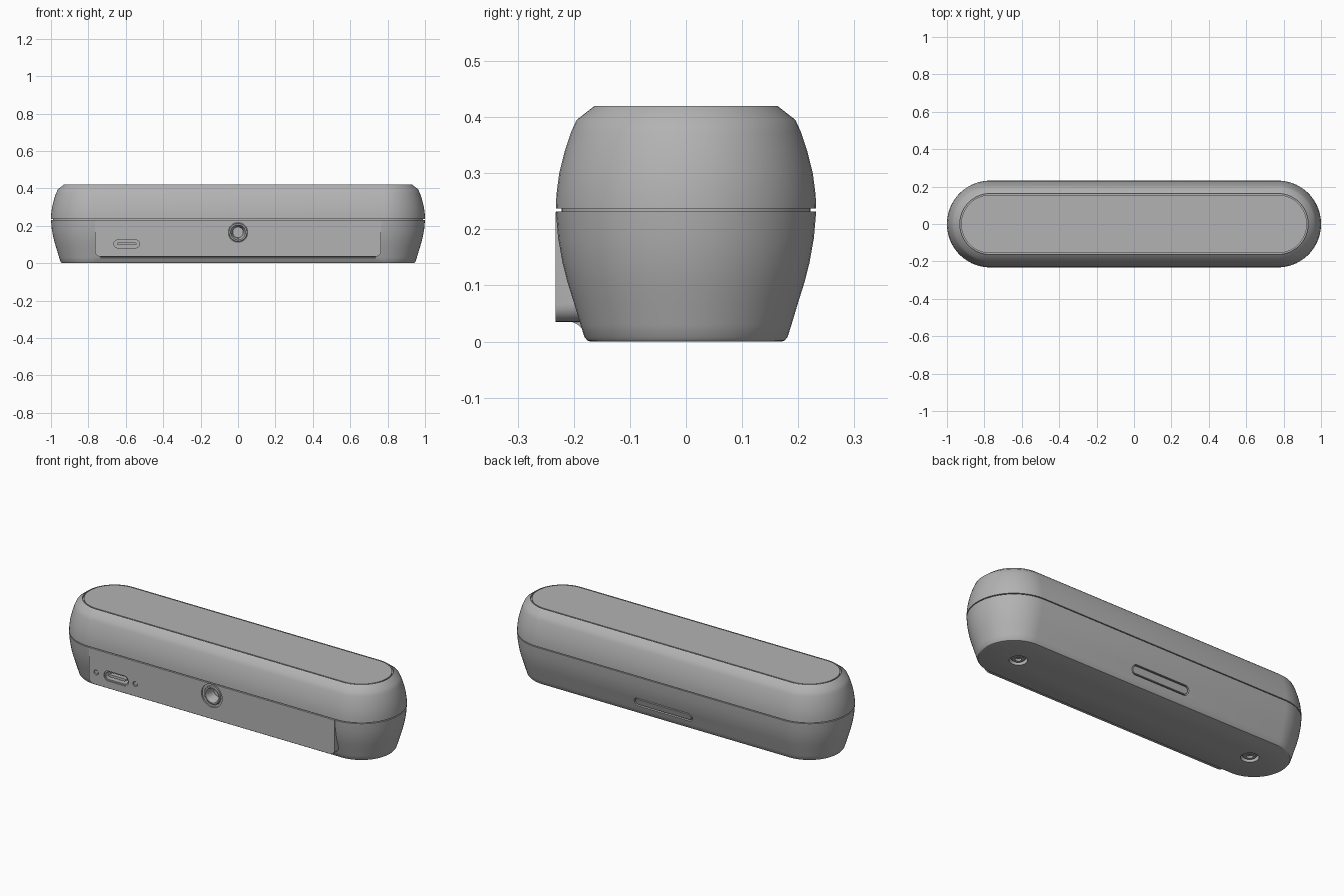
import bpy, bmesh, math
from mathutils import Matrix, Vector

if "Cube" in bpy.data.objects:
    bpy.data.objects.remove(bpy.data.objects["Cube"], do_unlink=True)

grey = bpy.data.materials.new("mid grey")
grey.use_nodes = True
colour = (0.45, 0.45, 0.45, 1)
grey.diffuse_color = colour
grey.node_tree.nodes["Principled BSDF"].inputs["Base Color"].default_value = colour

FRONT, BACK, DOWN = 90, -107, 180   # tilt that turns local z outward
HALF = 0.768                        # half length of the straight sides


def finish(bm, name):
    bmesh.ops.recalc_face_normals(bm, faces=bm.faces)
    mesh = bpy.data.meshes.new(name)
    bm.to_mesh(mesh)
    bm.free()
    mesh.materials.append(grey)
    obj = bpy.data.objects.new(name, mesh)
    bpy.context.collection.objects.link(obj)
    return obj


def pill(half, r, n):
    """Outline of a pill; a circle when half is 0."""
    rr = r / math.cos(math.pi / (2 * n))
    pts = []
    for side in (1, -1):
        for i in range(n):
            a = math.pi * ((i + 0.5) / n - 0.5)
            pts.append((side * (half + rr * math.cos(a)), side * rr * math.sin(a)))
    return pts


def loft(name, half, rings, loc=(0, 0, 0), tilt=0, n=12):
    """Stack pill outlines given as (radius, height) and cap both ends."""
    place = Matrix.Translation(loc) @ Matrix.Rotation(math.radians(tilt), 4, "X")
    bm = bmesh.new()
    loops = [[bm.verts.new(place @ Vector((x, y, d))) for x, y in pill(half, r, n)]
             for r, d in rings]
    for a, b in zip(loops, loops[1:]):
        for i in range(len(a)):
            j = (i + 1) % len(a)
            bm.faces.new((a[i], a[j], b[j], b[i]))
    bm.faces.new(loops[0])
    bm.faces.new(loops[-1])
    return finish(bm, name)


def prism(name, outline, offset):
    """Extrude a flat outline of 3D points by an offset."""
    bm = bmesh.new()
    face = bm.faces.new([bm.verts.new(p) for p in outline])
    out = bmesh.ops.extrude_face_region(bm, geom=[face])
    moved = [v for v in out["geom"] if isinstance(v, bmesh.types.BMVert)]
    bmesh.ops.translate(bm, vec=offset, verts=moved)
    return finish(bm, name)


def combine(target, tool, operation):
    mod = target.modifiers.new("cut", "BOOLEAN")
    mod.operation, mod.solver, mod.object = operation, "EXACT", tool
    bpy.context.view_layer.objects.active = target
    bpy.ops.object.modifier_apply(modifier=mod.name)
    bpy.data.objects.remove(tool, do_unlink=True)


# Barrel-sided body in two halves with a seam groove
lower = loft("lower_shell", HALF, [
    (.170, 0), (.176, .002), (.181, .008), (.188, .03), (.200, .07), (.211, .105),
    (.220, .14), (.228, .185), (.232, .232)], n=32)
upper = loft("upper_shell", HALF, [
    (.222, .231), (.222, .237), (.232, .237), (.231, .262), (.226, .3), (.216, .34),
    (.205, .373), (.195, .395), (.163, .42), (.163, .408)], n=32)
loft("top_panel", HALF, [(.156, .40), (.156, .42)], n=32)

# Flat front plate with rounded lower corners
W, LOW, TOP, R, Y = .765, .035, .231, .03, -.233
corner = [(W - R + R * math.sin(a), LOW + R - R * math.cos(a))
          for a in (math.pi / 12 * i for i in range(7))]
half_edge = corner + [(W, TOP)]
outline = half_edge + [(-x, z) for x, z in reversed(half_edge)]
combine(lower, prism("plate", [(x, Y, z) for x, z in outline], (0, .12, 0)), "UNION")

# Cove that blends the underside of the plate into the body
cove = [(-.212 + .032 * math.sin(a), .006 + .030 * math.cos(a))
        for a in (math.pi / 12 * i for i in range(7))]
cove += [(-.12, .006), (-.12, .05), (-.212, .05)]
combine(lower, prism("cove", [(-W + R, y, z) for y, z in cove], (2 * (W - R), 0, 0)), "UNION")


def recess(half, steps, loc, tilt):
    """Sink stepped pill pockets given as (radius, depth)."""
    for r, depth in steps:
        combine(lower, loft("cutter", half, [(r, -depth), (r, .02)], loc, tilt), "DIFFERENCE")


# Round front jack: shallow seat, deep hole and a bevelled collar
jack = (0, Y, .165)
recess(0, [(.064, .008), (.052, .07)], jack, FRONT)
loft("jack_collar", 0, [(.051, -.07), (.051, -.006), (.047, -.002), (.040, -.002),
                        (.034, -.02), (.028, -.06)], jack, FRONT)

# Pill-shaped connector port with its tongue
port = (-.595, Y, .103)
recess(.048, [(.028, .006), (.021, .05)], port, FRONT)
loft("port_tongue", .045, [(.007, -.051), (.007, -.008)], port, FRONT, 6)

# Small fasteners either side of the port
for side, x in (("right", -.72), ("left", -.477)):
    spot = (x, Y, .103)
    recess(0, [(.014, .008)], spot, FRONT)
    loft(side + "_port_pin", 0, [(.010, -.009), (.010, -.003)], spot, FRONT, 8)

# Long button in a slot on the back
button = (0, .2015, .075)
recess(.155, [(.026, .02)], button, BACK)
loft("back_button", .155, [(.021, -.021), (.021, -.004), (.018, -.001)], button, BACK)

# Recessed screws underneath
for side, x in (("right", -.74), ("left", .74)):
    spot = (x, 0, 0)
    recess(0, [(.045, .025)], spot, DOWN)
    loft(side + "_base_screw", 0, [(.036, -.026), (.036, -.012), (.030, -.006),
                                   (.016, -.006), (.016, -.018)], spot, DOWN)

# Smooth shading with crisp edges
bpy.ops.object.select_all(action="DESELECT")
for obj in bpy.context.collection.objects:
    if obj.type == "MESH" and grey.name in obj.data.materials:
        obj.select_set(True)
        bpy.context.view_layer.objects.active = obj
bpy.ops.object.shade_smooth_by_angle(angle=math.radians(30))
